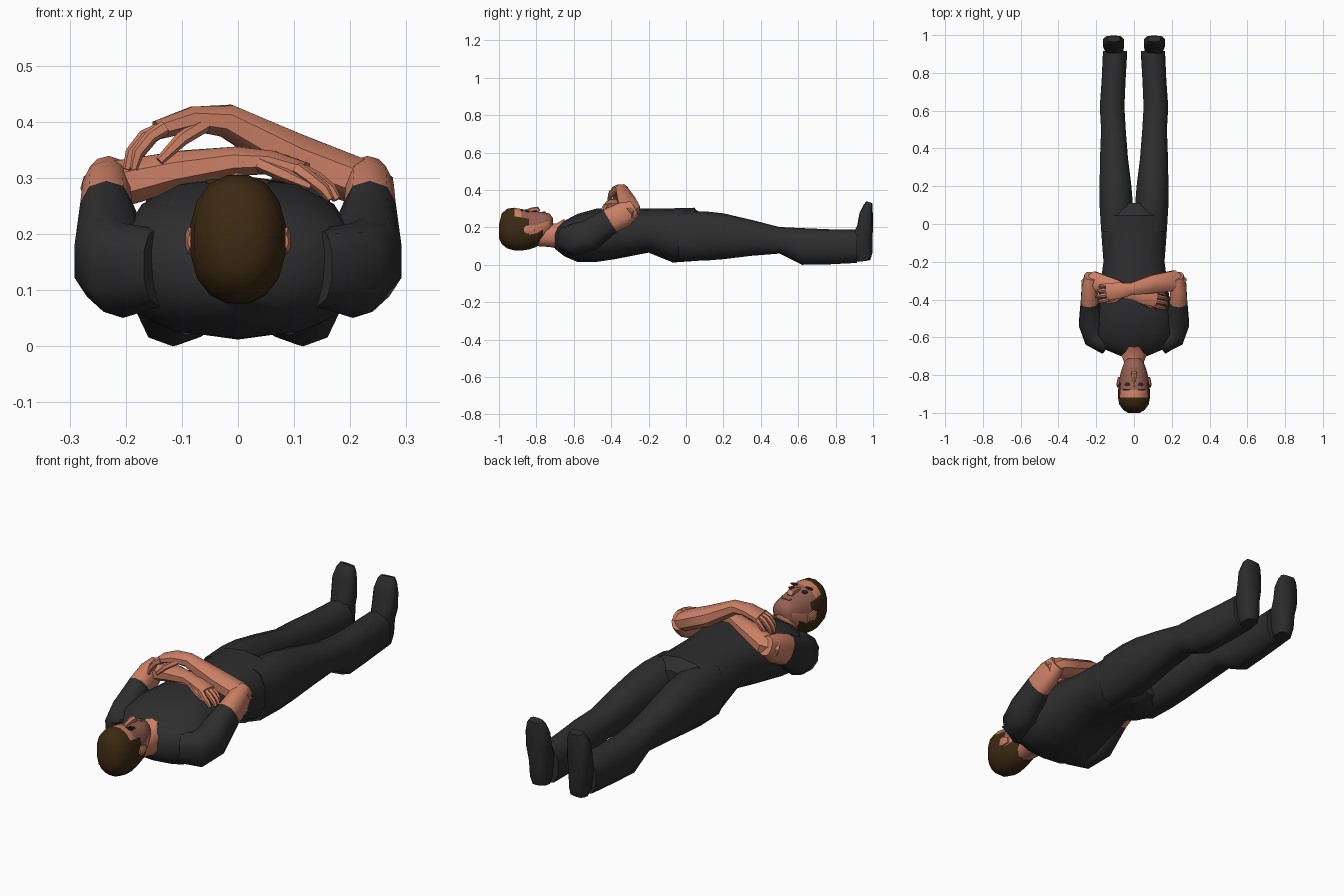
import bpy, bmesh, math
from mathutils import Vector


def mat(name, col):
    m = bpy.data.materials.new(name)
    m.diffuse_color = (*col, 1)
    return m


CLOTH = mat("dark cloth", (0.027, 0.027, 0.028))
SHOE = mat("shoe black", (0.024, 0.024, 0.024))
SKIN = mat("skin", (0.60, 0.215, 0.13))
SHADE = mat("stubbled skin", (0.30, 0.12, 0.085))
HAIR = mat("brown hair", (0.045, 0.022, 0.006))
EYE = mat("dark eye", (0.03, 0.018, 0.015))


def skin_rings(name, rings, mats, rule=None):
    """Join rings of points into a closed shell; rule(centre) gives the material index."""
    bm = bmesh.new()
    vs = [[bm.verts.new(p) for p in r] for r in rings]
    n = len(vs[0])
    for a, b in zip(vs, vs[1:]):
        for i in range(n):
            j = (i + 1) % n
            bm.faces.new((a[i], a[j], b[j], b[i]))
    bm.faces.new(vs[0])
    bm.faces.new(vs[-1])
    bmesh.ops.recalc_face_normals(bm, faces=bm.faces)
    if rule:
        for f in bm.faces:
            f.material_index = rule(f.calc_center_median())
    me = bpy.data.meshes.new(name)
    bm.to_mesh(me)
    bm.free()
    for m in mats:
        me.materials.append(m)
    ob = bpy.data.objects.new(name, me)
    bpy.context.collection.objects.link(ob)
    return ob


def unit_ring(n, p):
    out = []
    for i in range(n):
        t = 2 * math.pi * (i + 0.5) / n
        c, s = math.cos(t), math.sin(t)
        out.append((math.copysign(abs(c) ** (2 / p), c), math.copysign(abs(s) ** (2 / p), s)))
    return out


def body(name, secs, mats, n=12, p=2.4, rule=None):
    """Sections along y: (y, centre x, half width, bottom z, top z)."""
    k = max(s for _, s in unit_ring(n, p))
    rings = [[(cx + hw * u / k, y, (zb + zt) / 2 + (zt - zb) / 2 * v / k) for u, v in unit_ring(n, p)]
             for y, cx, hw, zb, zt in secs]
    return skin_rings(name, rings, mats, rule)


def tube(name, pts, mats, ref, n=8, p=2.2, rule=None):
    """Path points (x, y, z, radius along ref, other radius)."""
    P = [Vector(q[:3]) for q in pts]
    rings = []
    for i, q in enumerate(pts):
        t = (P[min(i + 1, len(P) - 1)] - P[max(i - 1, 0)]).normalized()
        r = Vector(ref)
        u = (r - t * r.dot(t)).normalized()
        w = t.cross(u)
        rings.append([P[i] + u * a * q[3] + w * b * q[4] for a, b in unit_ring(n, p)])
    return skin_rings(name, rings, mats, rule)


# torso with hips
body("torso", [(-.70, 0, .07, .085, .195), (-.65, 0, .19, .045, .235), (-.58, 0, .22, .015, .272),
               (-.48, 0, .21, .015, .30), (-.38, 0, .19, .03, .302), (-.20, 0, .165, .065, .30),
               (-.07, 0, .175, .012, .302), (.045, 0, .178, .02, .305), (.055, 0, .176, .022, .292),
               (.11, 0, .12, .05, .265)], [CLOTH], n=14)

# legs, shoes and upper arms, both sides
for s, side in ((1, "left"), (-1, "right")):
    body(side + "_trouser_leg", [(y, s * cx, hw, zb, zt) for y, cx, hw, zb, zt in (
        (-.04, .092, .085, .02, .285), (.10, .094, .092, .022, .286), (.20, .098, .088, .03, .275),
        (.35, .106, .077, .048, .24), (.50, .109, .068, .06, .202), (.62, .116, .068, .0, .196),
        (.76, .108, .066, .002, .19), (.915, .1, .067, .01, .187))], [CLOTH], n=10)
    tube(side + "_shoe", [(s * x, y, z, a, b) for x, y, z, a, b in (
        (.10, .95, .022, .036, .036), (.103, .945, .06, .044, .052), (.105, .94, .14, .05, .057),
        (.108, .957, .20, .058, .043), (.109, .963, .27, .057, .036),
        (.108, .974, .315, .046, .025), (.107, .98, .333, .034, .017))],
        [SHOE], (1, 0, 0), n=10, p=2.8)
    # sleeve ends part way, then bare skin to the elbow
    tube(side + "_upper_arm", [(s * x, y, z, a, b) for x, y, z, a, b in (
        (.14, -.645, .14, .05, .07), (.205, -.60, .135, .065, .085), (.225, -.52, .155, .07, .085),
        (.235, -.405, .235, .048, .07), (.235, -.33, .27, .044, .068), (.23, -.275, .30, .033, .045))],
        [CLOTH, SKIN], (1, 0, 0), n=10, p=2.4, rule=lambda c: 1 if c.y > -.405 else 0)

# folded forearms with hands: the left one lies over the right one
tube("left_forearm", [(.255, -.325, .275, .045, .035), (.21, -.30, .295, .058, .045),
                      (.10, -.318, .338, .052, .045), (-.02, -.345, .402, .034, .032),
                      (-.08, -.352, .405, .046, .024), (-.145, -.36, .385, .048, .018)],
     [SKIN], (0, 1, 0))
tube("right_forearm", [(-.255, -.335, .275, .045, .035), (-.21, -.305, .29, .058, .045),
                       (-.10, -.34, .315, .05, .036), (0, -.372, .33, .034, .028),
                       (.06, -.385, .328, .046, .022), (.12, -.395, .312, .048, .017)],
     [SKIN], (0, 1, 0))
for i in range(4):
    d = (i - 1.5) * .024
    k = .012 * abs(i - 1.4)
    tube("left_finger_%d" % (i + 1), [(-.13, -.362 + d, .39, .013, .013),
         (-.172 + k, -.366 + d * 1.1, .374, .012, .012), (-.195 + k, -.37 + d * 1.1, .345, .011, .011),
         (-.203 + k, -.374 + d, .315, .007, .007)], [SKIN], (0, 1, 0), n=6)
    tube("right_finger_%d" % (i + 1), [(.105, -.393 + d, .317, .013, .013),
         (.145 - k, -.40 + d * 1.1, .30, .012, .012), (.17 - k, -.405 + d * 1.1, .28, .011, .011),
         (.182 - k, -.41 + d, .262, .007, .007)], [SKIN], (0, 1, 0), n=6)
tube("left_thumb", [(-.06, -.375, .395, .016, .014), (-.10, -.405, .37, .014, .013),
                    (-.14, -.415, .33, .008, .008)], [SKIN], (0, 1, 0), n=6)
tube("right_thumb", [(.04, -.41, .325, .016, .014), (.085, -.432, .305, .014, .013),
                     (.13, -.44, .285, .008, .008)], [SKIN], (0, 1, 0), n=6)

# neck, reaching into the open collar
body("neck", [(-.80, 0, .05, .10, .21), (-.73, 0, .055, .095, .218), (-.69, 0, .072, .088, .222),
              (-.65, 0, .045, .12, .246)], [SKIN], n=10)


# head: hair on crown and back, stubble on the lower face
def head_rule(c):
    if c.y < -.918 or (c.y < -.775 and c.z < .17) or (c.y < -.86 and c.z < .24):
        return 1
    return 2 if c.z > .22 and c.y > -.88 else 0


body("head", [(-1.0, 0, .03, .14, .215), (-.985, 0, .056, .11, .275), (-.955, 0, .078, .087, .30),
              (-.918, 0, .085, .077, .305), (-.88, 0, .084, .076, .298), (-.84, 0, .08, .082, .288),
              (-.80, 0, .074, .095, .284), (-.765, 0, .064, .13, .282), (-.73, 0, .05, .175, .274),
              (-.712, 0, .032, .20, .25)], [SKIN, HAIR, SHADE], n=16, p=2.2, rule=head_rule)
tube("nose", [(0, -.865, .285, .009, .008), (0, -.82, .295, .012, .012), (0, -.795, .297, .018, .014),
              (0, -.785, .285, .014, .008)], [SKIN], (1, 0, 0), n=6)
body("mouth", [(-.768, 0, .018, .276, .285), (-.76, 0, .026, .276, .286), (-.75, 0, .018, .275, .283)],
     [SHADE], n=8)

# eyes, brows and ears
for s, side in ((1, "left"), (-1, "right")):
    body(side + "_eye", [(-.858, s * .033, .010, .284, .291), (-.849, s * .033, .018, .283, .291),
                         (-.84, s * .033, .010, .281, .288)], [EYE], n=8)
    body(side + "_brow", [(-.882, s * .034, .022, .288, .298), (-.873, s * .034, .024, .288, .297)],
         [HAIR], n=8)
    body(side + "_ear", [(-.865, s * .083, .006, .175, .20), (-.85, s * .085, .009, .165, .212),
                         (-.81, s * .078, .007, .172, .20)], [SKIN], n=8)

# smooth shading with sharp creases kept
for ob in bpy.data.objects:
    ob.select_set(True)
    bpy.context.view_layer.objects.active = ob
bpy.ops.object.shade_smooth_by_angle(angle=math.radians(45))
